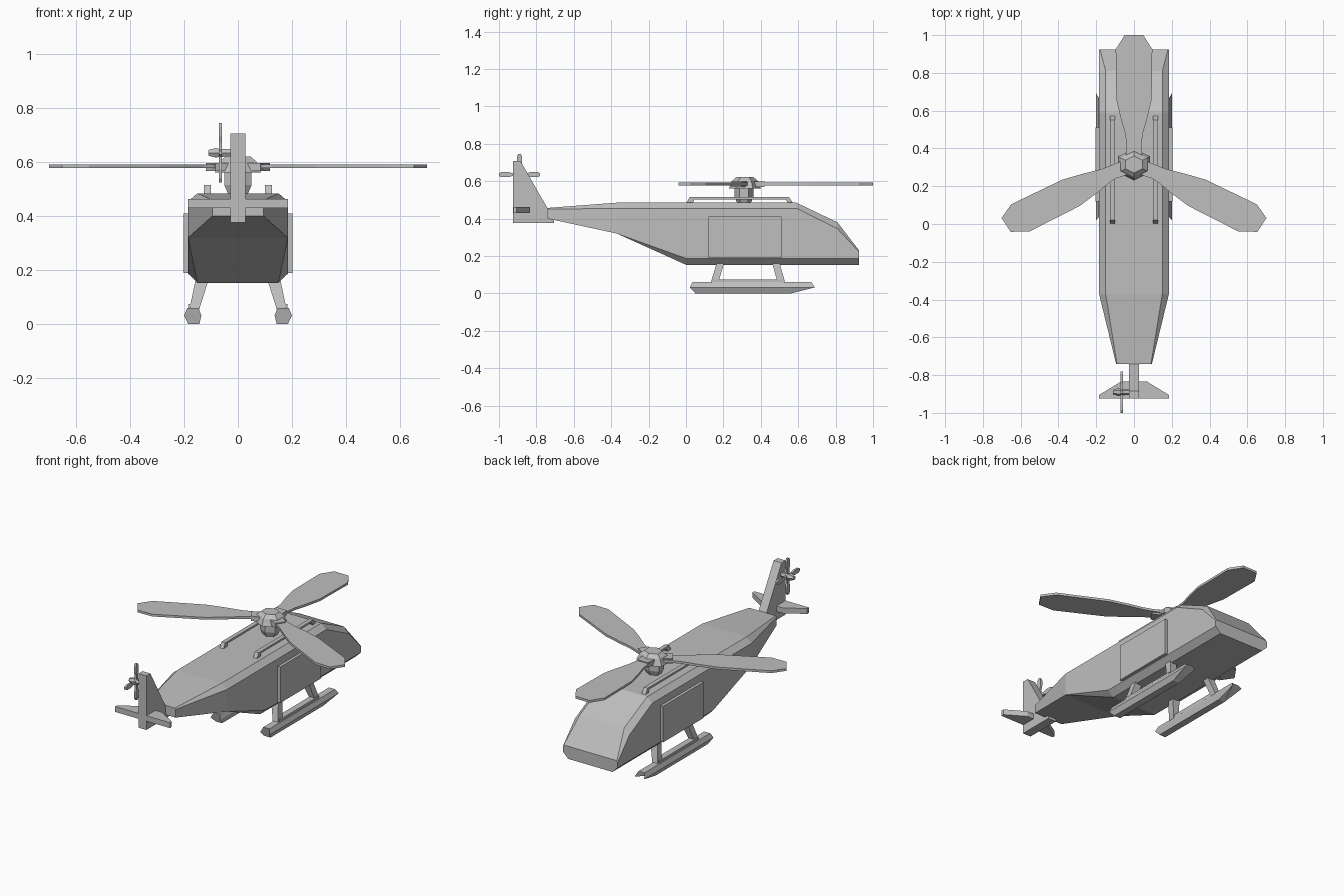
import bpy, bmesh
from math import pi, sin, cos
from mathutils import Matrix, Vector

if "Cube" in bpy.data.objects:
    bpy.data.objects.remove(bpy.data.objects["Cube"], do_unlink=True)

GREY = (0.52, 0.52, 0.52, 1)
mat = bpy.data.materials.new("light grey")
mat.use_nodes = True
mat.diffuse_color = GREY
mat.node_tree.nodes["Principled BSDF"].inputs["Base Color"].default_value = GREY


def loft(name, rings, move=None):
    """Skin a list of equal-length point rings and cap both ends."""
    bm = bmesh.new()
    loops = [[bm.verts.new(p) for p in ring] for ring in rings]
    n = len(loops[0])
    for a, b in zip(loops, loops[1:]):
        for i in range(n):
            j = (i + 1) % n
            bm.faces.new((a[i], a[j], b[j], b[i]))
    bm.faces.new(loops[0])
    bm.faces.new(loops[-1])
    bmesh.ops.remove_doubles(bm, verts=bm.verts, dist=0.0005)
    if move:
        bm.transform(move)
    bmesh.ops.recalc_face_normals(bm, faces=bm.faces)
    me = bpy.data.meshes.new(name)
    bm.to_mesh(me)
    bm.free()
    me.materials.append(mat)
    ob = bpy.data.objects.new(name, me)
    bpy.context.collection.objects.link(ob)
    return ob


def plate_x(name, pts, x0, x1):
    """Side profile in (y, z) given a thickness in x."""
    return loft(name, [[(x, y, z) for y, z in pts] for x in (x0, x1)])


def plate_z(name, pts, z0, z1, move=None):
    """Plan outline in (x, y) given a thickness in z."""
    return loft(name, [[(x, y, z) for x, y in pts] for z in (z0, z1)], move)


def rect(cx, cy, w, d, z):
    return [(cx + sx * w / 2, cy + sy * d / 2, z)
            for sx, sy in ((-1, -1), (1, -1), (1, 1), (-1, 1))]


def mirrored(pts):
    return pts + [(-x, y) for x, y in reversed(pts)]


# Fuselage sections: y, (half width, z) from roof edge down to belly edge
sections = [
    (-0.74, [(0.09, 0.457), (0.095, 0.45), (0.095, 0.40), (0.095, 0.40)]),
    (-0.37, [(0.15, 0.485), (0.185, 0.455), (0.185, 0.32), (0.185, 0.32)]),
    (0.0, [(0.15, 0.485), (0.185, 0.455), (0.185, 0.187), (0.15, 0.153)]),
    (0.59, [(0.15, 0.485), (0.185, 0.455), (0.185, 0.187), (0.15, 0.153)]),
    (0.81, [(0.15, 0.38), (0.185, 0.345), (0.185, 0.187), (0.15, 0.153)]),
    (0.925, [(0.18, 0.23), (0.185, 0.222), (0.185, 0.187), (0.15, 0.153)]),
]
loft("fuselage", [[(x, y, z) for x, z in mirrored(s)] for y, s in sections])

# Tail fin and stabiliser
plate_x("tail_fin", [(-0.925, 0.377), (-0.925, 0.707), (-0.885, 0.707),
                     (-0.74, 0.455), (-0.707, 0.45), (-0.707, 0.377)], -0.027, 0.027)
plate_z("stabiliser", mirrored([(0.07, -0.835), (0.185, -0.905), (0.185, -0.923)]),
        0.43, 0.463)

# Parts repeated on both sides
for side, s in (("left", 1), ("right", -1)):
    plate_x(side + "_door", [(0.12, 0.19), (0.51, 0.19), (0.51, 0.41), (0.12, 0.41)],
            s * 0.18, s * 0.203)

    # Roof rail with splayed feet
    x0, x1 = s * 0.1, s * 0.126
    plate_x(side + "_roof_rail", [(0.0, 0.48), (0.02, 0.515), (0.55, 0.515), (0.575, 0.48),
                                  (0.545, 0.48), (0.535, 0.503), (0.045, 0.503), (0.035, 0.48)],
            x0, x1)

    # Skid: hexagonal bar with cut ends
    hexa = [(0.143, 0), (0.185, 0), (0.2, 0.032), (0.188, 0.06), (0.147, 0.06), (0.136, 0.032)]
    rear, nose = [0.05, 0.02, 0.035], [0.56, 0.69, 0.67]
    level = (0, 0, 1, 2, 2, 1)
    loft(side + "_skid", [[(s * x, ends[k], z) for (x, z), k in zip(hexa, level)]
                          for ends in (rear, nose)])
    plate_z(side + "_skid_step", [(s * 0.145, 0.14), (s * 0.183, 0.14),
                                  (s * 0.183, 0.52), (s * 0.145, 0.52)], 0.055, 0.074)
    for end, top, foot in (("rear", 0.185, 0.15), ("front", 0.48, 0.512)):
        loft(f"{side}_{end}_strut", [rect(s * 0.133, top, 0.048, 0.04, 0.165),
                                     rect(s * 0.163, foot, 0.036, 0.04, 0.05)])

# Main rotor: hexagonal mast and hub, slightly stretched sideways
STRETCH = Matrix.Diagonal((1.167, 1, 1, 1))


def turned(name, profile, y):
    rings = [[(r * sin(k * pi / 3), r * cos(k * pi / 3), z) for k in range(6)]
             for r, z in profile]
    loft(name, rings, Matrix.Translation((0, y, 0)) @ STRETCH)


turned("rotor_mast", [(0.035, 0.48), (0.05, 0.515), (0.05, 0.57)], 0.31)
turned("rotor_hub", [(0.085, 0.562), (0.068, 0.602), (0.045, 0.622)], 0.315)

blade = mirrored([(0.03, 0.03), (0.035, 0.10), (0.04, 0.15), (0.06, 0.23),
                  (0.08, 0.33), (0.083, 0.595), (0.042, 0.67)])
for k in range(3):
    spin = Matrix.Translation((0, 0.33, 0)) @ STRETCH @ Matrix.Rotation(k * 2 * pi / 3, 4, 'Z')
    plate_z(f"main_blade_{k + 1}", blade, 0.578, 0.592, spin)

# Rotor root arms under the hub
for k in range(3):
    spin = Matrix.Translation((0, 0.32, 0)) @ STRETCH @ Matrix.Rotation(k * 2 * pi / 3, 4, 'Z')
    plate_z(f"blade_grip_{k + 1}", mirrored([(0.04, 0.02), (0.03, 0.1)]), 0.568, 0.598, spin)

# Tail rotor on the right of the fin
TAIL = Matrix.Translation((-0.065, -0.89, 0.635))
hub = [(x, r) for x, r in ((-0.045, 0.012), (-0.02, 0.02), (0.02, 0.016), (0.045, 0.016))]
loft("tail_rotor_hub", [[(x, r * cos(k * pi / 3), r * sin(k * pi / 3)) for k in range(6)]
                        for x, r in hub], TAIL)
small = mirrored([(0.008, 0.005), (0.008, 0.04), (0.014, 0.06), (0.014, 0.095), (0.007, 0.11)])
for k in range(4):
    spin = TAIL @ Matrix.Rotation(k * pi / 2, 4, 'X') @ Matrix.Rotation(pi / 2, 4, 'Y')
    plate_z(f"tail_blade_{k + 1}", small, -0.006, 0.006, spin)
